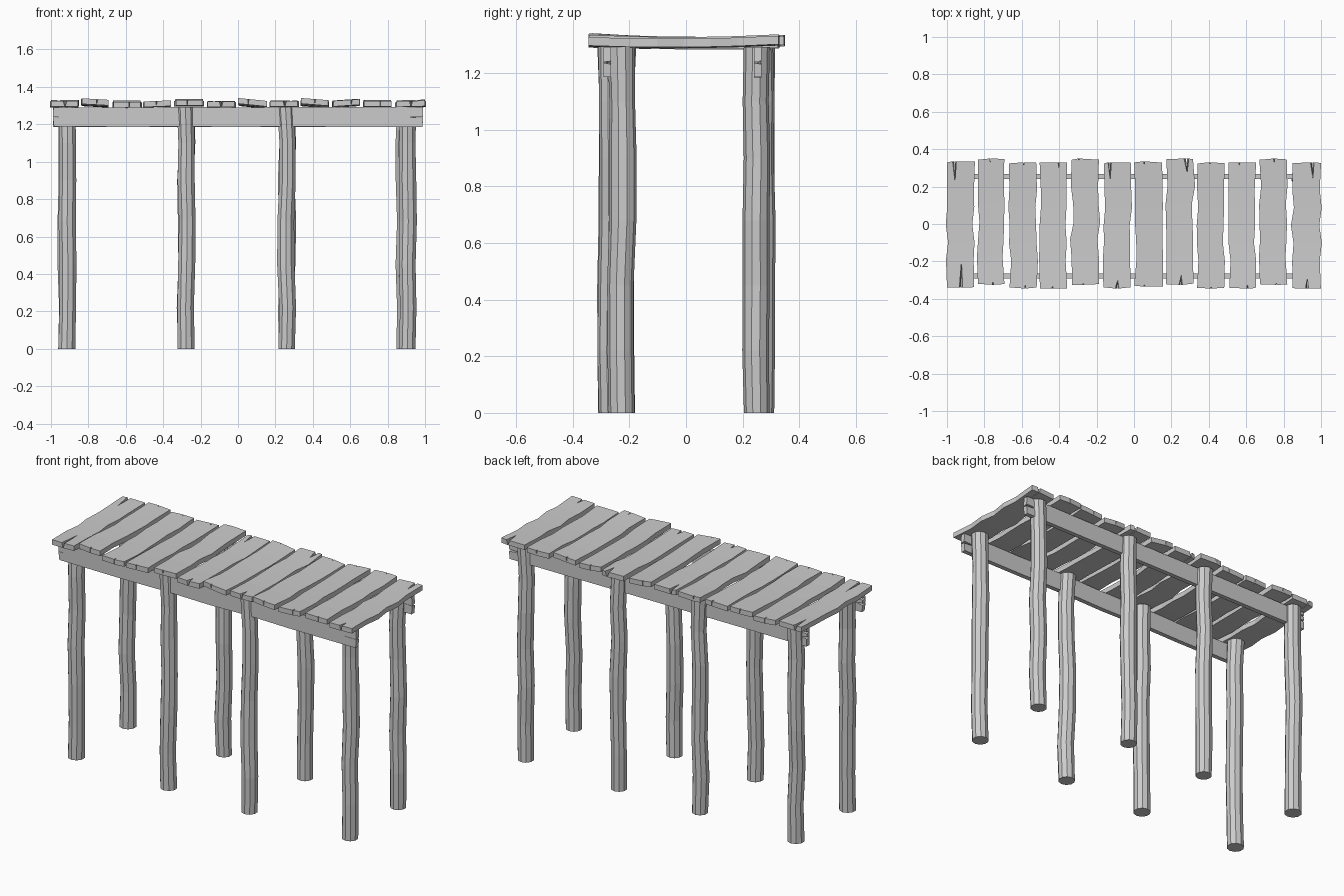
import bpy, bmesh, math, random
from mathutils import Vector

if "Cube" in bpy.data.objects:
    bpy.data.objects.remove(bpy.data.objects["Cube"])

random.seed(7)
R = random.uniform


def to_object(name, bm):
    bmesh.ops.recalc_face_normals(bm, faces=bm.faces)
    me = bpy.data.meshes.new(name)
    bm.to_mesh(me)
    bm.free()
    ob = bpy.data.objects.new(name, me)
    bpy.context.collection.objects.link(ob)
    return ob


def board(name, length, width, thick, height, place, start=(), end=(), wob=0.008):
    """Wavy board; cracks are (position, half width, depth), narrowing downwards."""
    (l0, l1), (w0, w1) = length, width
    fr = [0, 0.22, 0.36, 0.5, 0.64, 0.78, 1]
    n = len(fr)
    shift = [R(-wob, wob) for _ in fr]
    left = [w0 + s + R(0, wob) for s in shift]
    right = [w1 + s - R(0, wob) for s in shift]
    left[0], right[0] = w0 + R(0, 0.005), w1 - R(0, 0.005)
    left[-1], right[-1] = w0 + R(0, 0.005), w1 - R(0, 0.005)
    jit = [R(0, 0.007) for _ in range(4)]

    def chain(l, d, cracks, ja, jb, a, b, low):
        pts = [(l + d * ja, a)]
        for p, hw, depth in sorted(cracks):
            h = hw * (0.15 if low else 1)
            pts += [(l, p - h), (l + d * depth, p + 0.3 * hw), (l, p + h)]
        return pts + [(l + d * jb, b)]

    bm = bmesh.new()
    loops = []
    for low in (False, True):
        s = chain(l0, 1, start, jit[0], jit[1], left[0], right[0], low)
        e = chain(l1, -1, end, jit[2], jit[3], left[-1], right[-1], low)
        mid = [(l0 + (l1 - l0) * f) for f in fr]
        ls = list(zip(mid, left))[1:-1]
        rs = list(zip(mid, right))[1:-1]

        def vert(p):
            f = (p[0] - l0) / (l1 - l0)
            g = (p[1] - w0) / (w1 - w0)
            return bm.verts.new(place(p[0], p[1], height(f, g) - (thick if low else 0)))

        S, E, L, Q = ([vert(p) for p in c] for c in (s, e, ls, rs))
        bm.faces.new(S + [Q[0], L[0]])
        bm.faces.new(E + [Q[-1], L[-1]])
        for i in range(n - 3):
            bm.faces.new((L[i], Q[i], Q[i + 1], L[i + 1]))
        loops.append(S + Q + E[::-1] + L[::-1])
    # side walls
    top, bot = loops
    for i in range(len(top)):
        j = (i + 1) % len(top)
        bm.faces.new((top[i], top[j], bot[j], bot[i]))
    return to_object(name, bm)


# deck planks: x0, x1, y0, y1, top at front, top at back, sideways tilt
planks = [
    (-1.00, -.85, -.34, .335, 1.325, 1.330, 0), (-.835, -.69, -.325, .35, 1.335, 1.328, -.004),
    (-.67, -.52, -.345, .33, 1.320, 1.328, 0), (-.505, -.355, -.345, .33, 1.325, 1.325, .003),
    (-.335, -.185, -.325, .35, 1.330, 1.335, 0), (-.165, -.015, -.345, .33, 1.322, 1.325, 0),
    (0, .155, -.335, .335, 1.333, 1.325, -.008), (.17, .32, -.325, .35, 1.325, 1.328, 0),
    (.335, .485, -.345, .33, 1.335, 1.325, -.006), (.505, .655, -.345, .33, 1.330, 1.332, .005),
    (.67, .82, -.325, .35, 1.325, 1.330, 0), (.845, 1.0, -.345, .33, 1.325, 1.330, .002)]
front_cracks = {0: (-.925, .009, .14), 5: (-.09, .01, .045), 7: (.25, .009, .05), 11: (.925, .008, .055)}
back_cracks = {0: (-.96, .01, .11), 5: (-.13, .009, .09), 7: (.28, .013, .075), 11: (.953, .01, .085)}
for i, (x0, x1, y0, y1, za, zb, tilt) in enumerate(planks):
    small = lambda: (x0 + R(.04, .11), .003, R(.01, .03))
    board(f"deck_plank_{i + 1}", (y0, y1), (x0, x1), 0.03,
          lambda f, g: za + (zb - za) * f - 0.032 * f * (1 - f) + tilt * (g - .5) * 2,
          lambda l, w, t: (w, l, t),
          [front_cracks.get(i) or small()], [back_cracks.get(i) or small()])

# long beams under the deck
for name, y in (("front_beam", -.264), ("back_beam", .267)):
    board(name, (-.99, .99), (1.185, 1.292), 0.027, lambda f, g: y, lambda l, w, t: (l, t, w),
          [(1.237, .006, .05), (1.268, .006, .07)], [(1.237, .006, .11)], wob=0.003)


def post(name, x, y, r):
    """Slightly crooked round log, ten sided."""
    bm = bmesh.new()
    sides, rings = 10, []
    for z in (0, .22, .45, .68, .9, 1.1, 1.292):
        k = 0 if z == 0 else 0.006
        cx, cy, rr = x + R(-k, k), y + R(-k, k), r * R(.94, 1.02)
        rings.append([bm.verts.new((cx + rr * math.cos(math.tau * (i + .5) / sides),
                                    cy + rr * math.sin(math.tau * (i + .5) / sides), z))
                      for i in range(sides)])
    for a, b in zip(rings, rings[1:]):
        for i in range(sides):
            j = (i + 1) % sides
            bm.faces.new((a[i], a[j], b[j], b[i]))
    bm.faces.new(rings[0])
    bm.faces.new(rings[-1])
    to_object(name, bm)


# support posts
for i, (x, yf, yb) in enumerate([(-.915, -.228, .262), (-.277, -.262, .262),
                                 (.26, -.262, .265), (.905, -.228, .25)]):
    post(f"front_post_{i + 1}", x, yf, .048)
    post(f"back_post_{i + 1}", x + (-.015 if i == 3 else 0), yb, .048)
